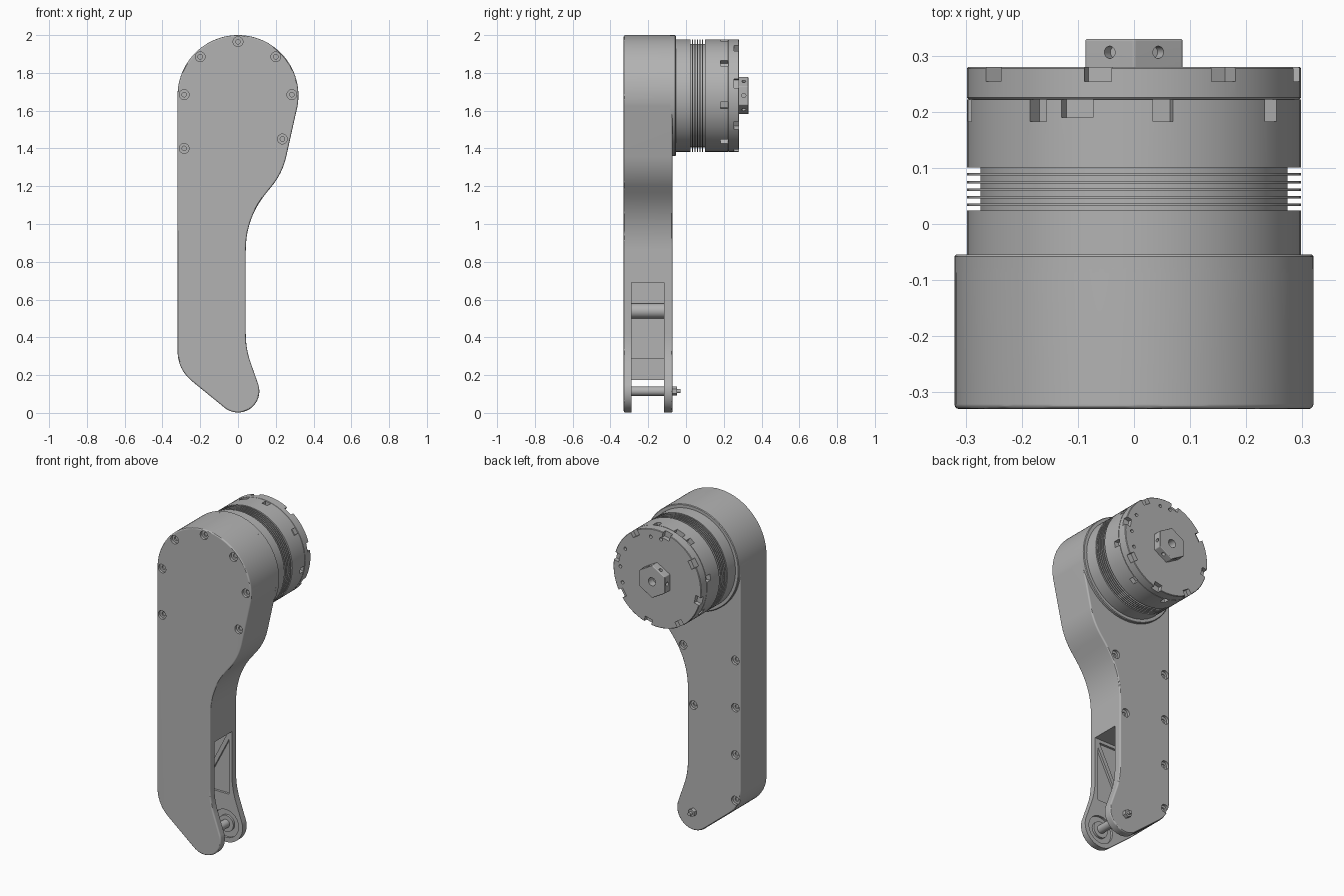
import bpy, bmesh
from math import sin, cos, pi, radians
from mathutils import Matrix, Vector

if "Cube" in bpy.data.objects:
    bpy.data.objects.remove(bpy.data.objects["Cube"])

grey = bpy.data.materials.new("machined grey")
grey.use_nodes = True
COLOR = (0.45, 0.45, 0.45, 1)
grey.diffuse_color = COLOR
grey.node_tree.nodes["Principled BSDF"].inputs["Base Color"].default_value = COLOR

HUB_Z = 1.68      # actuator axis height
PIN_Z = 0.115     # lower pivot height


def arc(cx, cz, r, a0, a1, n):
    """Points on an arc in the XZ plane, angles in degrees."""
    angles = [radians(a0 + (a1 - a0) * i / n) for i in range(n + 1)]
    return [Vector((cx + r * cos(a), cz + r * sin(a))) for a in angles]


def circle(cx, cz, r, n=32, turn=0):
    return arc(cx, cz, r, turn, turn + 360, n)[:-1]


def fillet(prev, corner, nxt, d, n=10):
    """Rounded corner between two straight runs."""
    p, c, q = Vector(prev), Vector(corner), Vector(nxt)
    a, b = c + (p - c).normalized() * d, c + (q - c).normalized() * d
    ts = [i / n for i in range(n + 1)]
    return [a * (1 - t) ** 2 + c * 2 * t * (1 - t) + b * t * t for t in ts]


def add_prism(bm, pts, y0, y1):
    """Extrude an XZ outline along Y."""
    rings = [[bm.verts.new((x, y, z)) for x, z in pts] for y in (y0, y1)]
    bm.faces.new(rings[0])
    bm.faces.new(rings[1][::-1])
    n = len(pts)
    for i in range(n):
        j = (i + 1) % n
        bm.faces.new((rings[0][i], rings[1][i], rings[1][j], rings[0][j]))


def add_lathe(bm, profile, x, z, n=96):
    """Revolve (y, radius) pairs around a Y axis, with capped ends."""
    rings = [[bm.verts.new((x + r * cos(2 * pi * i / n), y, z + r * sin(2 * pi * i / n)))
              for i in range(n)] for y, r in profile]
    for a, b in zip(rings, rings[1:]):
        for i in range(n):
            j = (i + 1) % n
            bm.faces.new((a[i], b[i], b[j], a[j]))
    bm.faces.new(rings[0])
    bm.faces.new(rings[-1][::-1])


def add_radial_box(bm, angle, radius, y0, y1, width, depth):
    """Box centred on the hub surface; angle runs from the top towards +X."""
    place = (Matrix.Translation((0, (y0 + y1) / 2, HUB_Z))
             @ Matrix.Rotation(radians(angle), 4, 'Y')
             @ Matrix.Translation((0, 0, radius))
             @ Matrix.Diagonal((width, y1 - y0, depth * 2, 1)))
    bmesh.ops.create_cube(bm, size=1, matrix=place)


def finish(name, bm, bevel=0):
    bmesh.ops.recalc_face_normals(bm, faces=bm.faces)
    mesh = bpy.data.meshes.new(name)
    bm.to_mesh(mesh)
    bm.free()
    mesh.materials.append(grey)
    ob = bpy.data.objects.new(name, mesh)
    bpy.context.collection.objects.link(ob)
    if bevel:
        mod = ob.modifiers.new("Bevel", 'BEVEL')
        mod.width, mod.segments, mod.limit_method = bevel, 3, 'ANGLE'
        mod.angle_limit = radians(50)
        apply(ob, mod)
    return ob


def select(ob):
    bpy.ops.object.select_all(action='DESELECT')
    ob.select_set(True)
    bpy.context.view_layer.objects.active = ob


def apply(ob, mod):
    select(ob)
    bpy.ops.object.modifier_apply(modifier=mod.name)


def cut(ob, bm):
    cutter = finish("cutter", bm)
    cutter.hide_render = True
    mod = ob.modifiers.new("Cut", 'BOOLEAN')
    mod.operation, mod.solver, mod.object = 'DIFFERENCE', 'EXACT', cutter
    apply(ob, mod)
    bpy.data.objects.remove(cutter)


def smooth(ob):
    select(ob)
    bpy.ops.object.shade_smooth_by_angle(angle=radians(30))
    mod = ob.modifiers.new("Flat faces", 'WEIGHTED_NORMAL')
    mod.keep_sharp = True


# Leg housing: rounded head, narrow shank, hooked foot
FRONT, BACK = -0.33, -0.071
head = arc(0, HUB_Z, 0.32, 180, -10, 48)
foot = arc(0, PIN_Z, 0.113, 18, -128, 24)
hip, waist, ankle, heel = (0.236, 1.27), (0.041, 1.03), (0.041, 0.34), (-0.32, 0.23)
outline = (head + fillet(head[-1], hip, waist, 0.09) + fillet(hip, waist, ankle, 0.17)
           + fillet(waist, ankle, foot[0], 0.08) + foot
           + fillet(foot[-1], heel, head[0], 0.1))
bm = bmesh.new()
add_prism(bm, outline, FRONT, BACK)
housing = finish("leg_housing", bm, 0.009)

# Fork slot, open towards +X and through the foot
SLOT0, SLOT1 = -0.288, -0.117
bm = bmesh.new()
add_prism(bm, [(-0.28, 0.69), (0.5, 0.69), (0.5, -0.1), (-0.6, -0.1), (-0.6, 0.175),
               (-0.24, 0.175), (-0.24, 0.29), (-0.28, 0.29)], SLOT0, SLOT1)
cut(housing, bm)

# Shallow pockets in both cheeks of the slot
POCKET0, POCKET1 = SLOT0 - 0.014, SLOT1 + 0.014
bm = bmesh.new()
add_prism(bm, [(-0.26, 0.3), (0.02, 0.3), (0.02, 0.67), (-0.26, 0.67)], POCKET0, POCKET1)
add_prism(bm, circle(0, PIN_Z, 0.085, 48), POCKET0, POCKET1)
cut(housing, bm)

# Counterbored screw holes on the front and back faces
front_holes = [(0, 1.965), (-0.2, 1.885), (0.2, 1.885), (-0.285, 1.685), (0.285, 1.685),
               (-0.285, 1.4), (0.235, 1.45)]
back_holes = [(-0.285, z) for z in (1.12, 0.83, 0.54, 0.26)] + [(0.07, 1.12), (0, 0.77)]
bm = bmesh.new()
for holes, y, s in ((front_holes, FRONT, 1), (back_holes, BACK, -1)):
    for x, z in holes:
        add_lathe(bm, [(y - s * 0.02, 0.026), (y + s * 0.016, 0.026),
                       (y + s * 0.016, 0.012), (y + s * 0.024, 0.012)], x, z, 24)
cut(housing, bm)
smooth(housing)

# Diagonal ribs and pivot bosses standing in the pockets, flush with the cheeks
bm = bmesh.new()
for y0, y1 in ((POCKET0 - 0.003, SLOT0), (SLOT1, POCKET1 + 0.003)):
    add_prism(bm, [(-0.18, 0.298), (-0.155, 0.298), (0.022, 0.64), (0.022, 0.672),
                   (0.01, 0.672)], y0, y1)
    add_prism(bm, [(-0.262, 0.42), (-0.262, 0.395), (-0.13, 0.37), (-0.13, 0.395)], y0, y1)
    add_prism(bm, circle(0, PIN_Z, 0.05, 48), y0, y1)
smooth(finish("cheek_ribs", bm))

# Screw boss bridging the slot
bm = bmesh.new()
add_prism(bm, circle(-0.275, 0.54, 0.04), POCKET0 - 0.003, POCKET1 + 0.003)
smooth(finish("screw_boss", bm))

# Pivot pin with its threaded end and hex nut
bm = bmesh.new()
add_lathe(bm, [(-0.31, 0.025), (-0.09, 0.025), (-0.09, 0.011), (-0.03, 0.011)], 0, PIN_Z, 32)
smooth(finish("pivot_pin", bm))
bm = bmesh.new()
add_prism(bm, circle(0, PIN_Z, 0.024, 6, 30), BACK - 0.005, -0.047)
finish("pivot_nut", bm)

# Flange between housing and actuator
bm = bmesh.new()
add_lathe(bm, [(BACK - 0.015, 0.32), (-0.058, 0.32), (-0.054, 0.316)], 0, HUB_Z)
smooth(finish("actuator_flange", bm))

# Actuator drum with a finned cooling groove
R, GROOVE = 0.298, 0.274
profile = [(-0.06, R), (0.024, R), (0.024, GROOVE)]
for i in range(5):
    y = 0.032 + i * 0.0135
    profile += [(y, GROOVE), (y, R), (y + 0.0045, R), (y + 0.0045, GROOVE)]
profile += [(0.101, GROOVE), (0.101, R), (0.222, R)]
bm = bmesh.new()
add_lathe(bm, profile, 0, HUB_Z)
drum = finish("actuator_drum", bm)

# Pockets around the drum, opening under the cap
bm = bmesh.new()
for k in range(8):
    add_radial_box(bm, 10 + 45 * k, R, 0.183, 0.24, 0.036, 0.03)
add_radial_box(bm, -20, R, 0.19, 0.24, 0.06, 0.03)
cut(drum, bm)
smooth(drum)

# End cap with rim slots and small face holes
bm = bmesh.new()
add_lathe(bm, [(0.2221, R - 0.003), (0.225, R), (0.277, R), (0.28, R - 0.003)], 0, HUB_Z)
cap = finish("actuator_cap", bm)
bm = bmesh.new()
for k in range(8):
    add_radial_box(bm, 32.5 + 45 * k, R, 0.254, 0.3, 0.05, 0.035)
cut(cap, bm)
bm = bmesh.new()
for a in (-20, 2, 30, 80, 96):
    add_prism(bm, circle(0.25 * cos(radians(a)), HUB_Z + 0.25 * sin(radians(a)), 0.01, 16),
              0.26, 0.3)
cut(cap, bm)
smooth(cap)

# Hex output hub with a bore and one radial hole per flat
bm = bmesh.new()
add_prism(bm, circle(0, HUB_Z, 0.1, 6, 30), 0.275, 0.33)
hub = finish("output_hub", bm, 0.004)
bm = bmesh.new()
add_prism(bm, circle(0, HUB_Z, 0.025), 0.285, 0.4)
for k in range(6):
    place = (Matrix.Translation((0, 0.306, HUB_Z)) @ Matrix.Rotation(radians(30 + 60 * k), 4, 'Y')
             @ Matrix.Translation((0, 0, 0.09)))
    bmesh.ops.create_cone(bm, cap_ends=True, segments=20, radius1=0.011, radius2=0.011,
                          depth=0.05, matrix=place)
cut(hub, bm)
smooth(hub)
